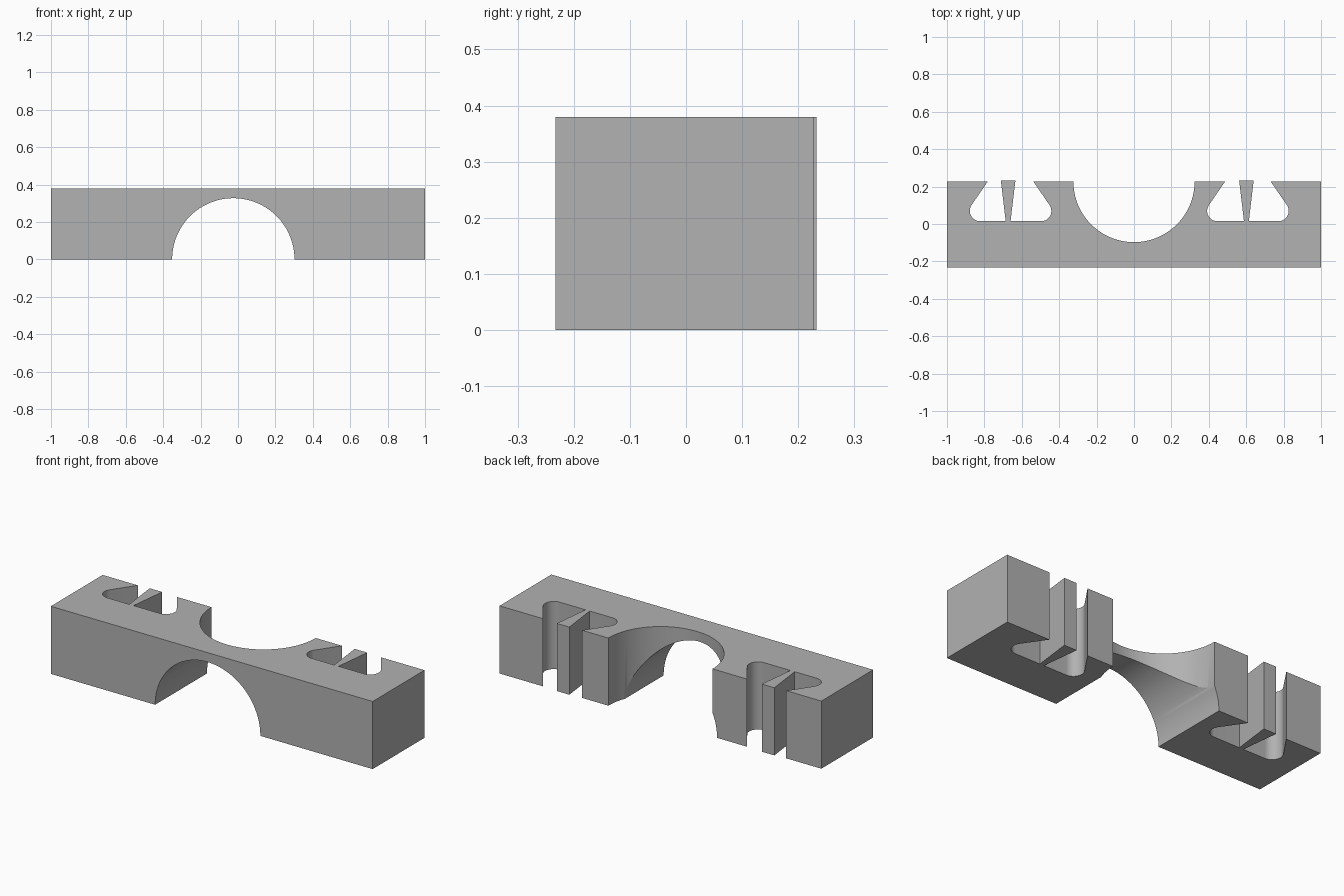
import bpy, bmesh
from math import cos, sin, pi, radians

cube = bpy.data.objects.get("Cube")
if cube:
    bpy.data.objects.remove(cube, do_unlink=True)

HEIGHT, BACK, FRONT = 0.38, 0.227, -0.233
FLOOR, CORNER = 0.015, 0.055

grey = bpy.data.materials.new("plain grey")
grey.use_nodes = True
colour = (0.445, 0.445, 0.445, 1)
grey.diffuse_color = colour
grey.node_tree.nodes["Principled BSDF"].inputs["Base Color"].default_value = colour


def arc(cx, cy, r, start, end, steps):
    """Points along an arc, angles in degrees."""
    angles = [radians(start + (end - start) * i / steps) for i in range(steps + 1)]
    return [(cx + r * cos(a), cy + r * sin(a)) for a in angles]


def prism(name, outline, height):
    """Extrude a closed plan outline upward from the ground."""
    bm = bmesh.new()
    face = bm.faces.new([bm.verts.new((x, y, 0)) for x, y in outline])
    top = bmesh.ops.extrude_face_region(bm, geom=[face])["geom"]
    bmesh.ops.translate(bm, vec=(0, 0, height),
                        verts=[v for v in top if isinstance(v, bmesh.types.BMVert)])
    bmesh.ops.recalc_face_normals(bm, faces=bm.faces)
    mesh = bpy.data.meshes.new(name)
    bm.to_mesh(mesh)
    bm.free()
    mesh.materials.append(grey)
    obj = bpy.data.objects.new(name, mesh)
    bpy.context.collection.objects.link(obj)
    return obj


def pocket(cx, wedge):
    """Flared slot with rounded lower corners and a tapered tongue, left to right."""
    corner_x, corner_y = 0.163, FLOOR + CORNER
    return ([(cx - 0.122, BACK)]
            + arc(cx - corner_x, corner_y, CORNER, 146, 270, 16)
            + [(wedge - 0.013, FLOOR), (wedge - 0.039, -FRONT),
               (wedge + 0.039, -FRONT), (wedge + 0.013, FLOOR)]
            + arc(cx + corner_x, corner_y, CORNER, -90, 34, 16)
            + [(cx + 0.122, BACK)])


# Block outline: two slots and a half-round recess along the back
outline = [(-1, FRONT), (-1, BACK)]
outline += pocket(-0.66, -0.673)
outline += arc(0, BACK, 0.324, 180, 360, 64)
outline += pocket(0.609, 0.601)
outline += [(1, BACK), (1, FRONT)]
block = prism("slotted_block", outline, HEIGHT)

# Arched tunnel through the underside, front to back
bpy.ops.mesh.primitive_cylinder_add(vertices=128, radius=0.327, depth=1,
                                    location=(-0.025, 0, 0), rotation=(pi / 2, 0, 0))
cutter = bpy.context.object
cutter.name = "arch_cutter"
cutter.data.materials.append(grey)

cut = block.modifiers.new("arch", "BOOLEAN")
cut.operation, cut.solver, cut.object = "DIFFERENCE", "EXACT", cutter
bpy.ops.object.select_all(action="DESELECT")
block.select_set(True)
bpy.context.view_layer.objects.active = block
bpy.ops.object.modifier_apply(modifier=cut.name)
bpy.data.objects.remove(cutter, do_unlink=True)
bpy.ops.object.shade_smooth_by_angle(angle=radians(25))
